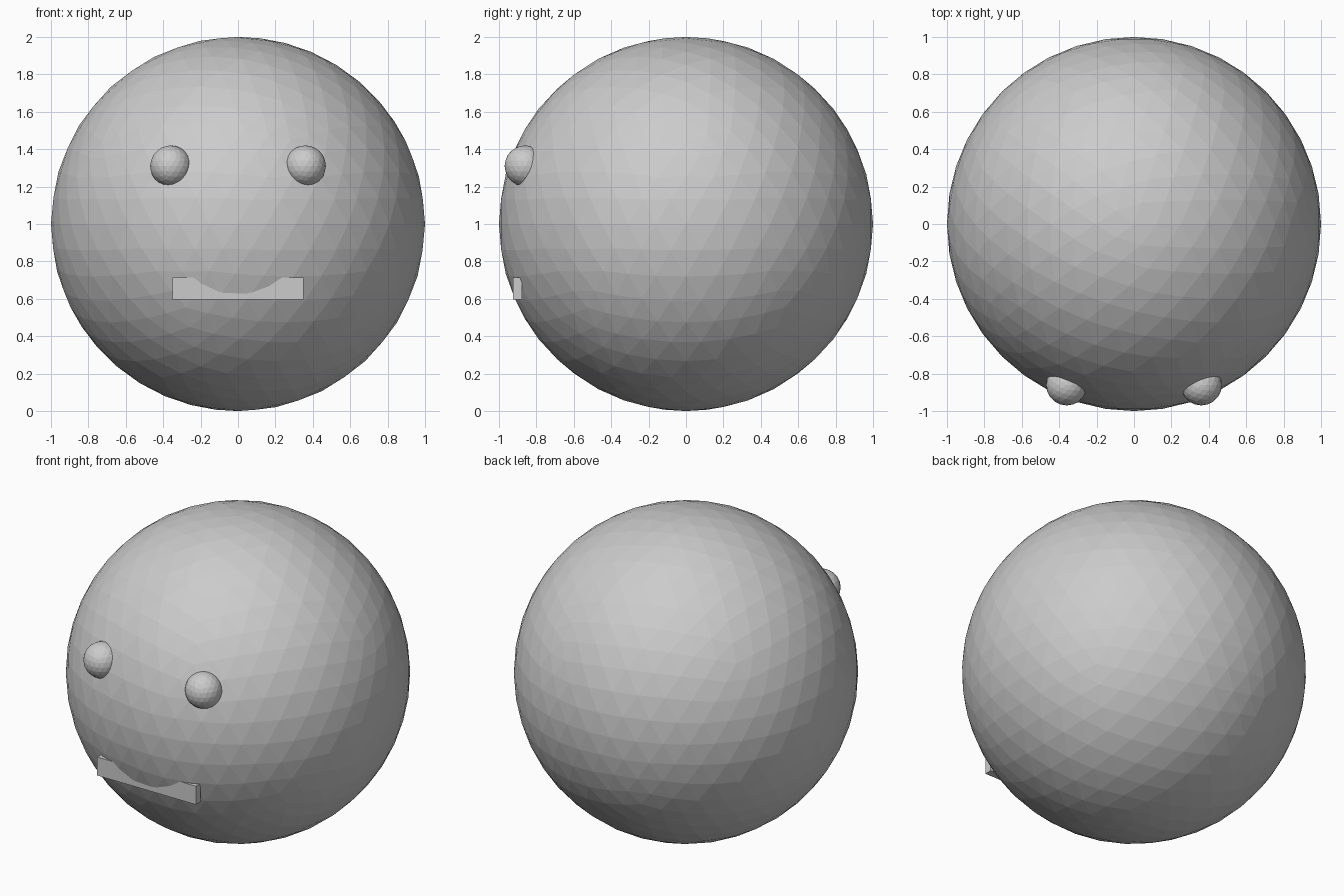
import bpy

if "Cube" in bpy.data.objects:
    bpy.data.objects.remove(bpy.data.objects["Cube"])


def ball(name, subdivisions, radius, location):
    bpy.ops.mesh.primitive_ico_sphere_add(
        subdivisions=subdivisions, radius=radius, location=location)
    bpy.context.object.name = name


# Head: faceted ball standing on the ground
ball("head", 4, 1.0, (0, 0, 1))

# Eyes: small balls half sunk into the front
for side, label in ((-1, "left"), (1, "right")):
    ball(f"{label}_eye", 3, 0.11, (side * 0.36, -0.86, 1.31))

# Mouth: thin bar partly buried in the head
bpy.ops.mesh.primitive_cube_add(size=1, location=(0, -0.901, 0.656))
mouth = bpy.context.object
mouth.name = "mouth"
mouth.scale = (0.7, 0.048, 0.118)
bpy.ops.object.transform_apply(location=False, rotation=False, scale=True)
